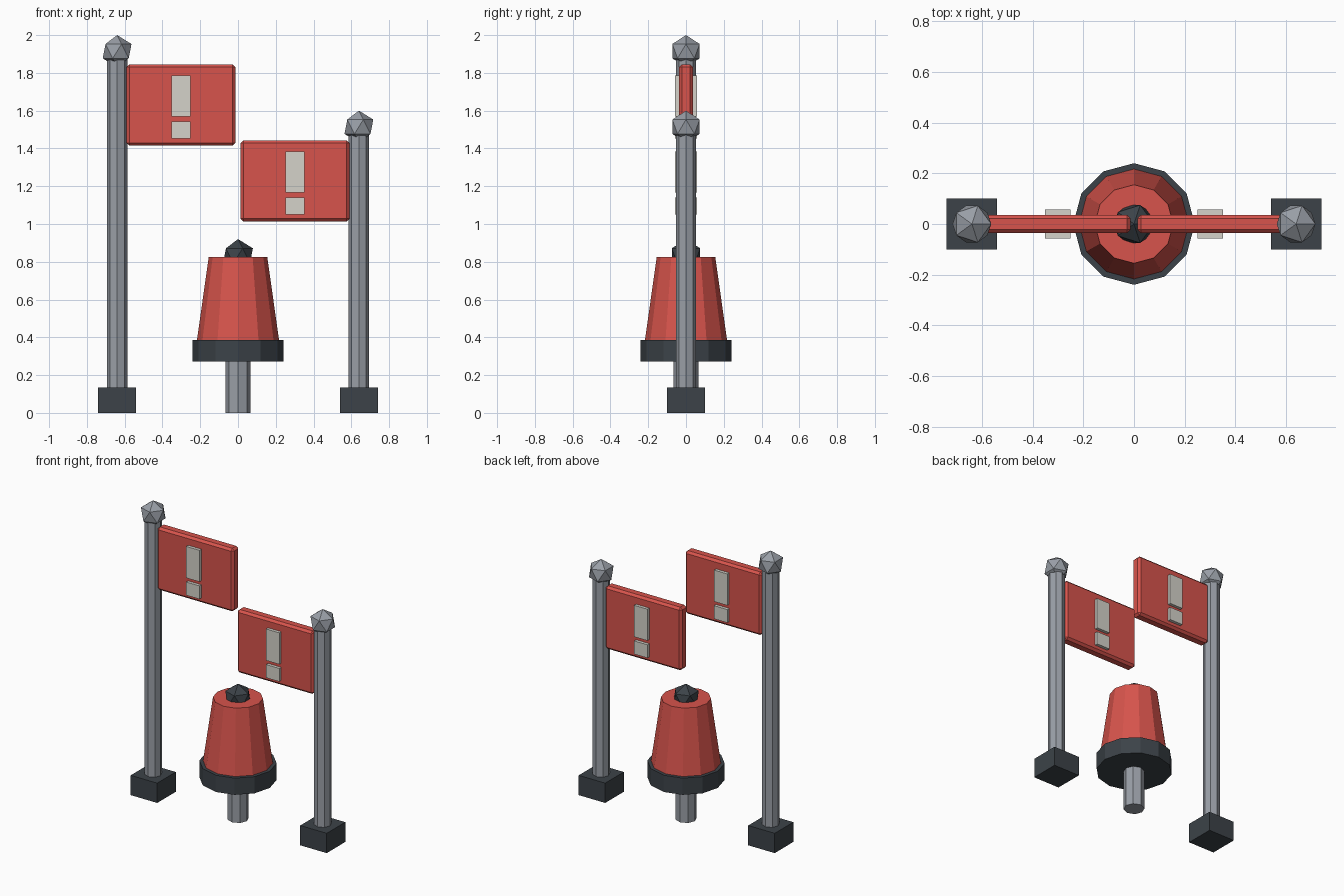
import bpy
import bmesh
import math
from mathutils import Matrix

cube = bpy.data.objects.get("Cube")
if cube:
    bpy.data.objects.remove(cube, do_unlink=True)


def material(name, rgb):
    m = bpy.data.materials.new(name)
    m.use_nodes = True
    color = (*rgb, 1)
    m.diffuse_color = color
    bsdf = next(n for n in m.node_tree.nodes if n.type == "BSDF_PRINCIPLED")
    bsdf.inputs["Base Color"].default_value = color
    return m


RED = material("signal red", (0.68, 0.088, 0.072))
GREY = material("steel grey", (0.32, 0.345, 0.385))
DARK = material("dark slate", (0.045, 0.055, 0.065))
PALE = material("pale grey", (0.66, 0.65, 0.59))


def finish(name, bm, mat):
    mesh = bpy.data.meshes.new(name)
    bm.to_mesh(mesh)
    bm.free()
    mesh.materials.append(mat)
    obj = bpy.data.objects.new(name, mesh)
    bpy.context.collection.objects.link(obj)
    return obj


def box(name, mat, x, z, half_y, bevel=0):
    """Box spanning the x and z ranges, centred on y = 0."""
    bm = bmesh.new()
    size = Matrix.Diagonal((x[1] - x[0], 2 * half_y, z[1] - z[0], 1))
    place = Matrix.Translation((sum(x) / 2, 0, sum(z) / 2))
    bmesh.ops.create_cube(bm, size=1, matrix=place @ size)
    obj = finish(name, bm, mat)
    if bevel:
        mod = obj.modifiers.new("chamfer", "BEVEL")
        mod.width = bevel
        mod.segments = 1
    return obj


def prism(name, mat, sides, x, z, r_low, r_high):
    """Upright frustum with a corner on the x axis."""
    bm = bmesh.new()
    rings = [
        [bm.verts.new((x + r * math.cos(math.tau * i / sides),
                       r * math.sin(math.tau * i / sides), h))
         for i in range(sides)]
        for r, h in zip((r_low, r_high), z)
    ]
    low, high = rings
    bm.faces.new(low[::-1])
    bm.faces.new(high)
    for i in range(sides):
        j = (i + 1) % sides
        bm.faces.new((low[i], low[j], high[j], high[i]))
    return finish(name, bm, mat)


def knob(name, mat, x, top, radius, turn):
    """Faceted ball with one corner pointing up."""
    bm = bmesh.new()
    place = Matrix.Translation((x, 0, top - radius)) @ Matrix.Rotation(turn, 4, "Z")
    bmesh.ops.create_icosphere(bm, subdivisions=1, radius=radius, matrix=place)
    return finish(name, bm, mat)


def signpost(side, x, top, panel_x, panel_top):
    """Footed pole with a panel and its exclamation mark, shown on both faces."""
    box(side + "_foot", DARK, (x - 0.1, x + 0.1), (0, 0.135), 0.1)
    prism(side + "_pole", GREY, 8, x, (0.01, top - 0.1), 0.054, 0.054)
    knob(side + "_finial", GREY, x, top, 0.085, 0)
    box(side + "_panel", RED, panel_x, (panel_top - 0.43, panel_top), 0.036, 0.015)
    mid = sum(panel_x) / 2
    mark_x = (mid - 0.05, mid + 0.05)
    box(side + "_mark_bar", PALE, mark_x, (panel_top - 0.275, panel_top - 0.06), 0.057)
    box(side + "_mark_dot", PALE, mark_x, (panel_top - 0.393, panel_top - 0.303), 0.057)


signpost("right", -0.64, 2.0, (-0.59, -0.013), 1.845)
signpost("left", 0.64, 1.6, (0.013, 0.59), 1.443)

# Bell-shaped bumper on its stem
prism("bumper_stem", GREY, 8, 0, (0, 0.3), 0.067, 0.067)
prism("bumper_rim", DARK, 12, 0, (0.273, 0.387), 0.24, 0.24)
prism("bumper_body", RED, 12, 0, (0.38, 0.825), 0.218, 0.155)
knob("bumper_cap", DARK, 0, 0.92, 0.088, 0)
